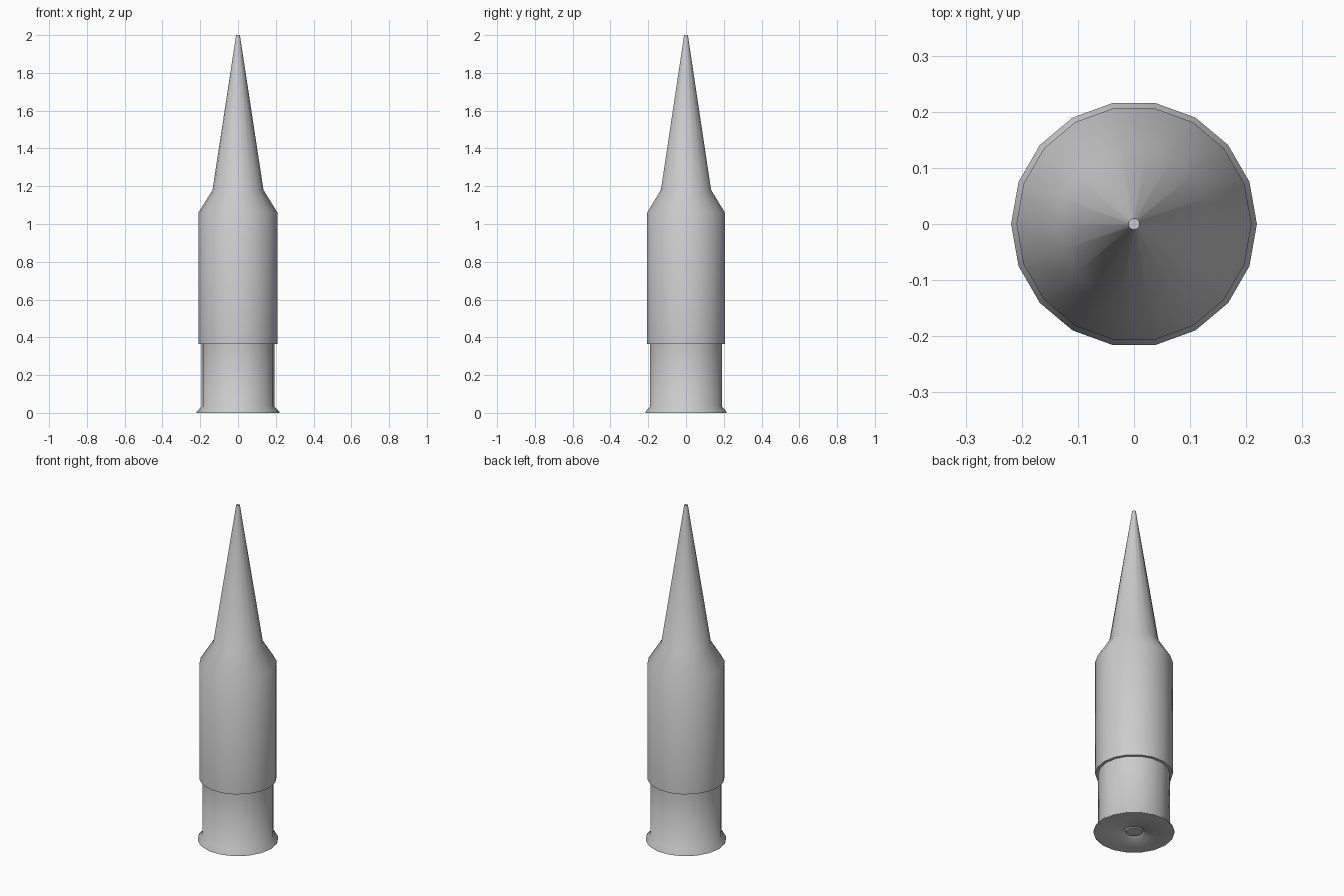
import bpy, bmesh, math

if "Cube" in bpy.data.objects:
    bpy.data.objects.remove(bpy.data.objects["Cube"])

SIDES = 18


def lathe(name, profile):
    """Revolve (radius, z) points about z; cap any end that is off the axis."""
    bm = bmesh.new()
    rings = []
    for r, z in profile:
        rings.append([bm.verts.new((r * math.cos(2 * math.pi * i / SIDES),
                                    r * math.sin(2 * math.pi * i / SIDES), z))
                      for i in range(SIDES)])
    for a, b in zip(rings, rings[1:]):
        for i in range(SIDES):
            j = (i + 1) % SIDES
            bm.faces.new((a[i], a[j], b[j], b[i]))
    bm.faces.new(rings[0][::-1])
    bm.faces.new(rings[-1])
    bmesh.ops.recalc_face_normals(bm, faces=bm.faces)
    mesh = bpy.data.meshes.new(name)
    bm.to_mesh(mesh)
    bm.free()
    obj = bpy.data.objects.new(name, mesh)
    bpy.context.collection.objects.link(obj)
    bpy.ops.object.select_all(action='DESELECT')
    obj.select_set(True)
    bpy.context.view_layer.objects.active = obj
    bpy.ops.object.shade_smooth_by_angle(angle=math.radians(50))
    return obj


# Whole round: primer, groove, flared rim, base, stepped body, shoulder, pointed tip
lathe("cartridge", [
    (0.045, 0.003), (0.05, 0.015), (0.063, 0.0),
    (0.219, 0.0), (0.219, 0.006), (0.193, 0.032),
    (0.193, 0.365), (0.2095, 0.365),
    (0.2095, 1.06), (0.135, 1.18), (0.010, 2.0),
])
